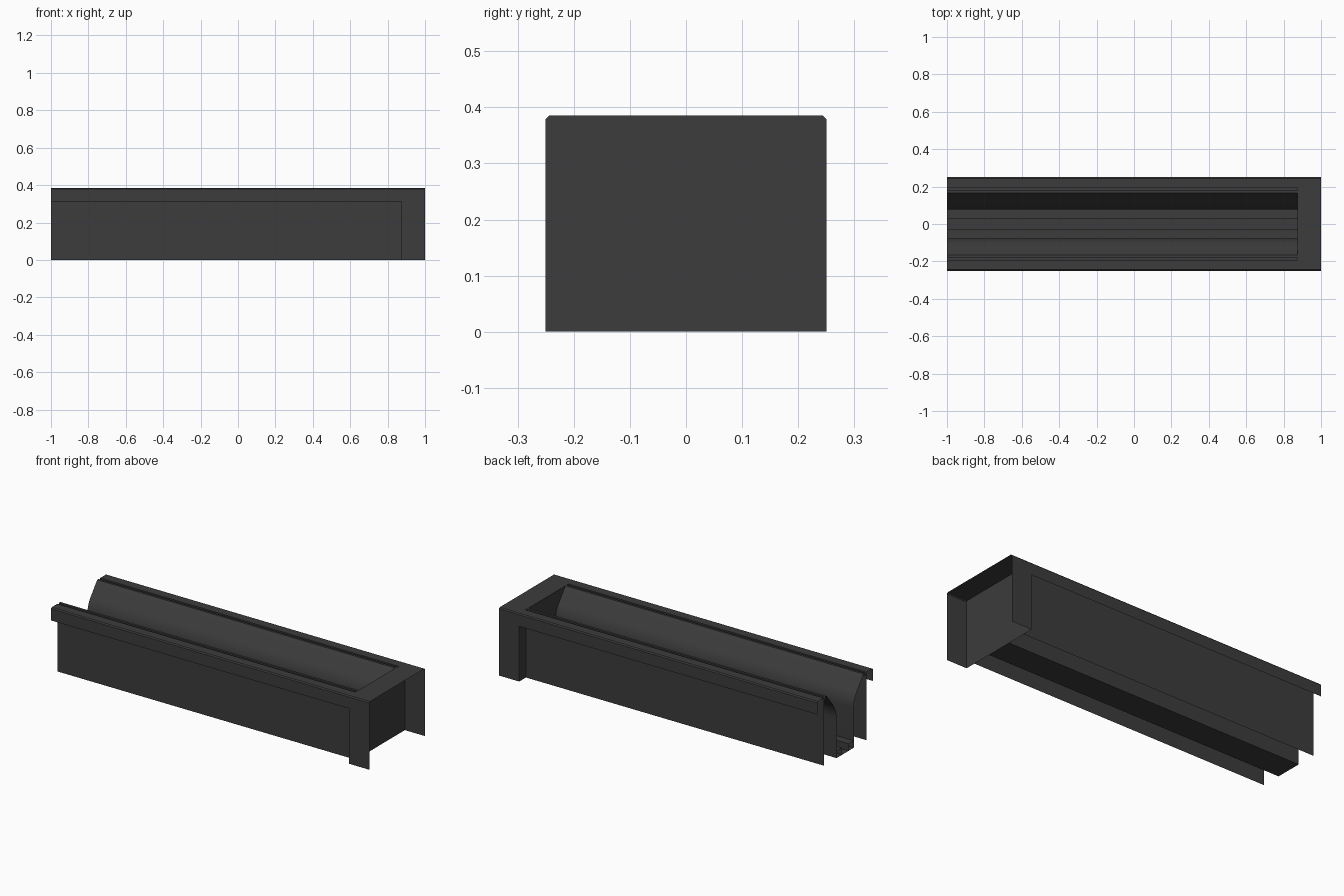
import bpy, bmesh, math

if "Cube" in bpy.data.objects:
    bpy.data.objects.remove(bpy.data.objects["Cube"])

mat = bpy.data.materials.new("dark_grey")
mat.diffuse_color = (0.045, 0.045, 0.045, 1)
mat.use_nodes = True
mat.node_tree.nodes["Principled BSDF"].inputs["Base Color"].default_value = mat.diffuse_color
X0, XW, X1 = -1.0, 0.873, 1.0   # open end, bulkhead, far end
TOP = 0.385


def sheet(name, profile, x0, x1, mirror=True):
    """Sweep an open (y, z) profile along x as sheet metal."""
    bm = bmesh.new()
    a = [bm.verts.new((x0, y, z)) for y, z in profile]
    b = [bm.verts.new((x1, y, z)) for y, z in profile]
    for i in range(len(profile) - 1):
        bm.faces.new((a[i], a[i + 1], b[i + 1], b[i]))
    return finish(name, bm, mirror)


def finish(name, bm, mirror=False):
    me = bpy.data.meshes.new(name)
    bm.to_mesh(me)
    bm.free()
    me.materials.append(mat)
    ob = bpy.data.objects.new(name, me)
    bpy.context.collection.objects.link(ob)
    if mirror:
        ob.modifiers.new("mirror", 'MIRROR').use_axis = (False, True, False)
    bpy.ops.object.select_all(action='DESELECT')
    ob.select_set(True)
    bpy.context.view_layer.objects.active = ob
    bpy.ops.object.shade_smooth_by_angle(angle=math.radians(30))
    return ob


# top rails with a folded lip, a chamfer and a shallow groove
sheet("top_rails", [(0.25, 0.313), (0.25, TOP - 0.006), (0.244, TOP), (0.192, TOP),
                    (0.192, TOP - 0.015), (0.178, TOP - 0.015), (0.178, TOP),
                    (0.165, TOP)], X0, XW)

# recessed side panels
sheet("side_panels", [(0.19, 0.0), (0.19, TOP - 0.015)], X0, XW)

# funnel walls: slope, rounded bend, then straight down
slope, r = math.atan2(0.085, 0.115), 0.14
bend = [(0.077 + r * (1 - math.cos(t)), 0.225 + r * math.sin(t))
        for t in (slope * i / 8 for i in range(9))]
sheet("funnel_walls", [(0.165, TOP)] + bend[::-1] + [(0.077, 0.0)], X0, XW)

# trough floor and the two hollow ledges on it
sheet("trough_floor", [(-0.077, 0.0), (0.077, 0.0)], X0, XW, mirror=False)
sheet("trough_ledges", [(0.077, 0.04), (0.03, 0.04), (0.03, 0.0)], X0, XW)

# end cap: top and two legs, open toward +x
cap = [(0.25, 0.0), (0.25, TOP - 0.006), (0.244, TOP)]
outline = cap + [(-y, z) for y, z in cap[::-1]]
sheet("end_cap", outline, XW, X1, mirror=False)

# bulkhead closing the trough
bm = bmesh.new()
bm.faces.new([bm.verts.new((XW, y, z)) for y, z in outline])
finish("bulkhead", bm)
